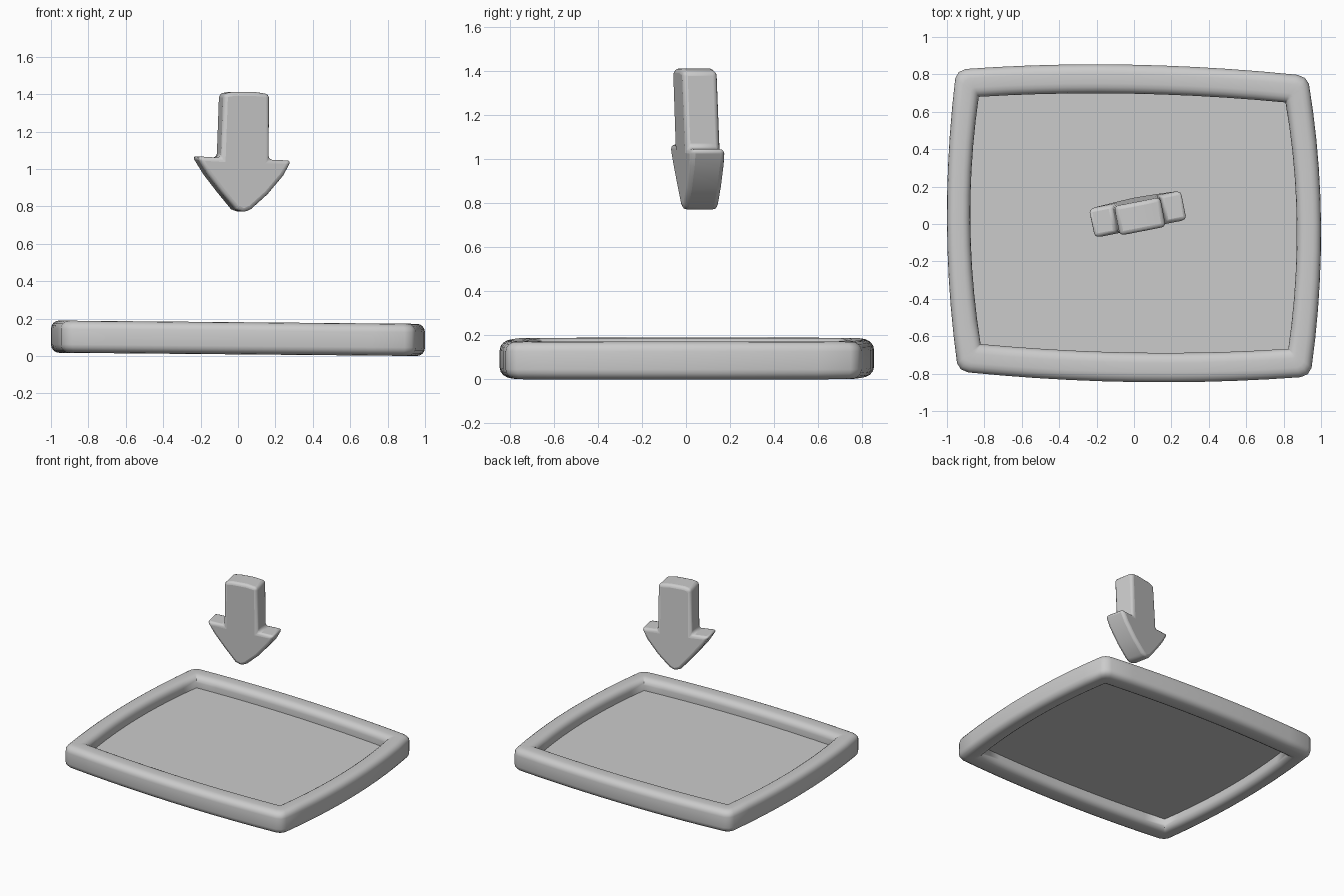
import bpy, bmesh, math
from mathutils import Vector

if "Cube" in bpy.data.objects:
    bpy.data.objects.remove(bpy.data.objects["Cube"])

TILT = -0.009   # the tray leans very slightly to the right


def finish(bm, name, angle=40):
    bmesh.ops.recalc_face_normals(bm, faces=bm.faces)
    mesh = bpy.data.meshes.new(name)
    bm.to_mesh(mesh)
    bm.free()
    ob = bpy.data.objects.new(name, mesh)
    bpy.context.collection.objects.link(ob)
    bpy.ops.object.select_all(action='DESELECT')
    bpy.context.view_layer.objects.active = ob
    ob.select_set(True)
    bpy.ops.object.shade_smooth_by_angle(angle=math.radians(angle))
    return ob


def bow(a, m, b, t):
    """Quadratic curve from a through m to b."""
    return (Vector(a) * (1 - t) * (1 - 2 * t) + Vector(m) * 4 * t * (1 - t)
            + Vector(b) * t * (2 * t - 1))


# Corner and side-middle points, alternating, counter-clockwise from back left
outer = [(-.95, .825), (-1, .01), (-.94, -.788), (.01, -.845),
         (.943, -.815), (1, 0), (.928, .792), (-.03, .852)]
inner = [(-.83, .68), (-.875, .02), (-.82, -.642), (.02, -.688),
         (.825, -.667), (.87, 0), (.81, .65), (-.02, .697)]

# Paired outlines; outer corners get a small rounded chamfer
N = 10
pairs = []
for i in range(0, 8, 2):
    o = [outer[i], outer[i + 1], outer[(i + 2) % 8]]
    n = [inner[i], inner[i + 1], inner[(i + 2) % 8]]
    q = [outer[(i + 2) % 8], outer[(i + 3) % 8], outer[(i + 4) % 8]]
    for k in range(N + 1):
        t = k / N
        pairs.append((bow(*o, .028 + .944 * t), bow(*n, t)))
    mid = (bow(*o, .972) + bow(*q, .028)) / 2
    pairs.append((mid.lerp(Vector(o[2]), .4), Vector(n[2])))

# Rounded cross-section: u runs from inner (0) to outer (1), then height
section = []
ru, rz = .34, .045
for cu, cz, start in ((1 - ru, .172 - rz, 0), (ru, .172 - rz, 90),
                      (ru, rz, 180), (1 - ru, rz, 270)):
    for k in range(5):
        a = math.radians(start + 22.5 * k)
        section.append((cu + ru * math.cos(a), cz + rz * math.sin(a)))

# Frame
bm = bmesh.new()
rings = []
for o, n in pairs:
    ring = []
    for u, z in section:
        p = n.lerp(o, u)
        ring.append(bm.verts.new((p.x, p.y, .009 + z + TILT * p.x)))
    rings.append(ring)
S = len(section)
for i, ring in enumerate(rings):
    nxt = rings[(i + 1) % len(rings)]
    for j in range(S):
        bm.faces.new((ring[j], ring[(j + 1) % S], nxt[(j + 1) % S], nxt[j]))
bmesh.ops.remove_doubles(bm, verts=bm.verts, dist=.0004)
finish(bm, "frame", 50)

# Thin panel set halfway up inside the frame
bm = bmesh.new()
pts = []
for o, n in pairs:
    p = n.lerp(o, .08)
    if not pts or (p - pts[-1]).length > .004:
        pts.append(p)
bm.faces.new([bm.verts.new((p.x, p.y, .095 + TILT * p.x)) for p in pts])
panel = finish(bm, "panel")
if panel.data.polygons[0].normal.z < 0:
    panel.data.flip_normals()

# Downward arrow: front outline (x, z), given thickness, then turned
profile = [(-.115, 1.403), (-.06, 1.413), (.05, 1.413), (.135, 1.4),
           (.134, 1.05), (.258, 1.045), (.215, .965), (.13, .865), (.04, .785),
           (0, .767), (-.045, .785), (-.125, .88), (-.2, .975),
           (-.258, 1.068), (-.125, 1.06)]
bm = bmesh.new()
half = .08
sides = []
for y in (-half, half):
    sides.append([bm.verts.new((x, y - .04 * (z - 1.05), z)) for x, z in profile])
bm.faces.new(sides[0])
bm.faces.new(sides[1][::-1])
for i in range(len(profile)):
    j = (i + 1) % len(profile)
    bm.faces.new((sides[0][i], sides[0][j], sides[1][j], sides[1][i]))
arrow = finish(bm, "arrow", 50)
arrow.location = (.02, .052, 0)
arrow.rotation_euler.z = math.radians(11)
bev = arrow.modifiers.new("rounding", 'BEVEL')
bev.width = .022
bev.segments = 3
bev.limit_method = 'ANGLE'
bev.angle_limit = math.radians(40)
